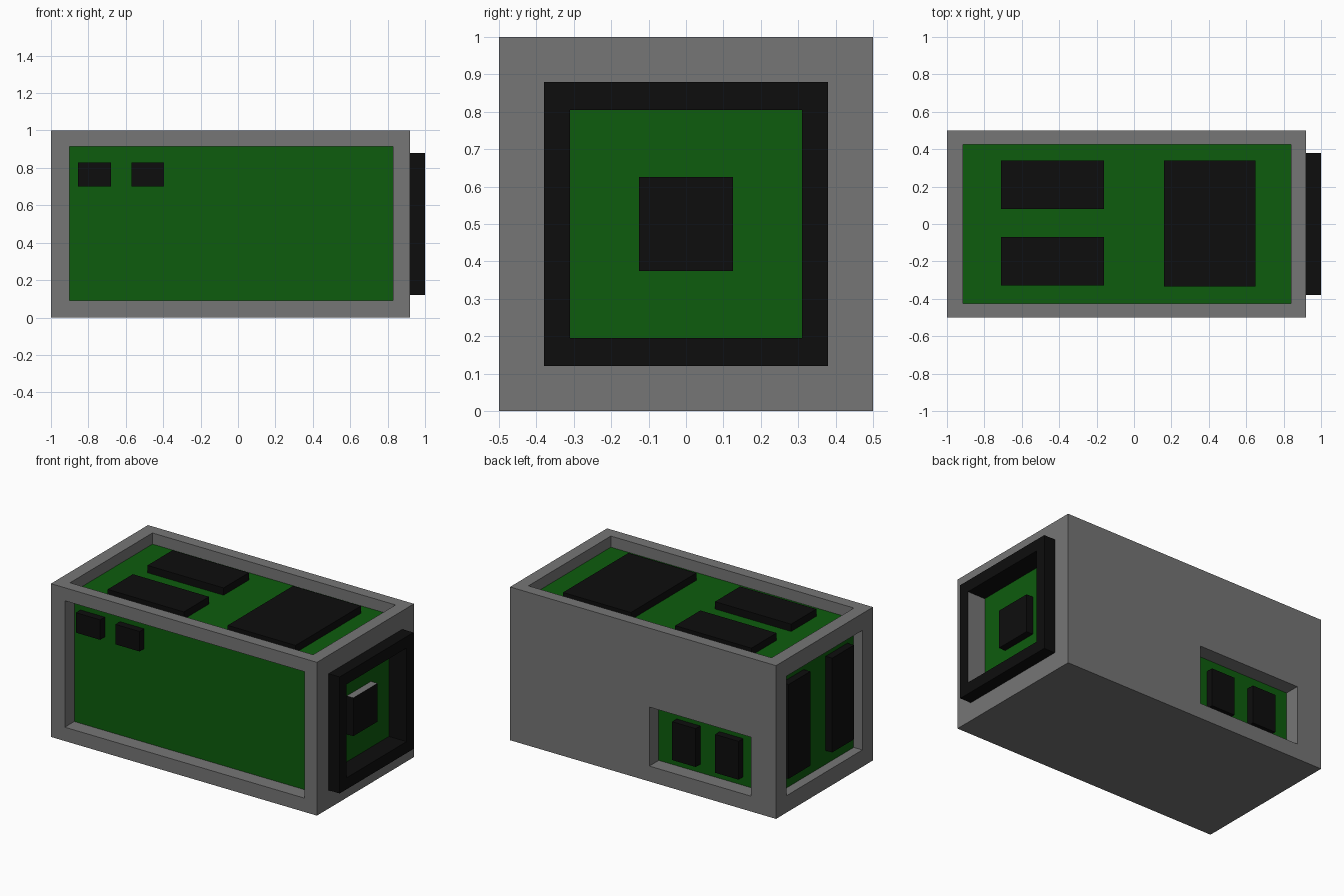
import bpy
import bmesh
from mathutils import Vector

cube = bpy.data.objects.get("Cube")
if cube:
    bpy.data.objects.remove(cube, do_unlink=True)


def material(name, rgb):
    mat = bpy.data.materials.new(name)
    mat.use_nodes = True
    mat.diffuse_color = (*rgb, 1)
    mat.node_tree.nodes["Principled BSDF"].inputs["Base Color"].default_value = (*rgb, 1)
    return mat


grey = material("casing_grey", (0.18, 0.18, 0.18))
green = material("board_green", (0.004, 0.107, 0.004))
black = material("chip_black", (0.004, 0.004, 0.004))


def box(name, x, y, z, *mats):
    """Axis-aligned box from (low, high) ranges."""
    bm = bmesh.new()
    bmesh.ops.create_cube(bm, size=1)
    spans = (x, y, z)
    for v in bm.verts:
        v.co = Vector([(a + b) / 2 + c * (b - a) for (a, b), c in zip(spans, v.co)])
    mesh = bpy.data.meshes.new(name)
    bm.to_mesh(mesh)
    bm.free()
    for m in mats:
        mesh.materials.append(m)
    ob = bpy.data.objects.new(name, mesh)
    bpy.context.collection.objects.link(ob)
    return ob


def cut(target, x, y, z):
    cutter = box(target.name + "_cutter", x, y, z, *target.data.materials)
    cutter.hide_render = True
    cutter.hide_viewport = True
    cutter.display_type = 'WIRE'
    mod = target.modifiers.new("recess", 'BOOLEAN')
    mod.operation = 'DIFFERENCE'
    mod.solver = 'EXACT'
    mod.object = cutter
    bpy.context.view_layer.update()
    # Bake the cut so no helper stays behind
    deps = bpy.context.evaluated_depsgraph_get()
    mesh = bpy.data.meshes.new_from_object(target.evaluated_get(deps))
    target.modifiers.clear()
    target.data = mesh
    bpy.data.objects.remove(cutter, do_unlink=True)


PLATE = 0.005
OUT = 0.1     # how far cutters stick out of the casing
CHIP = 0.05   # chip thickness

# Casing
casing = box("casing", (-1, 0.92), (-0.5, 0.5), (0, 1), grey)

# Top: recess, board and three chips
x, y = (-0.915, 0.84), (-0.425, 0.425)
cut(casing, x, y, (0.925, 1 + OUT))
box("top_board", x, y, (0.925 - PLATE, 0.925 + PLATE / 2), green)
for name, cx, cy in (("top_chip_back", (-0.71, -0.16), (0.08, 0.34)),
                     ("top_chip_front", (-0.71, -0.16), (-0.33, -0.07)),
                     ("top_chip_large", (0.16, 0.65), (-0.335, 0.34))):
    box(name, cx, cy, (0.925, 0.925 + CHIP), black)

# Front: recess, board and two small chips
x, z = (-0.9, 0.83), (0.09, 0.915)
cut(casing, x, (-0.5 - OUT, -0.4), z)
box("front_board", x, (-0.4 - PLATE / 2, -0.4 + PLATE), z, green)
for i, cx in enumerate(((-0.855, -0.68), (-0.57, -0.395))):
    box(f"front_chip_{i + 1}", cx, (-0.4 - CHIP, -0.4), (0.7, 0.83), black)

# Back: small recess, board and two chips
x, z = (-0.82, -0.085), (0.1, 0.485)
cut(casing, x, (0.4, 0.5 + OUT), z)
box("back_board", x, (0.4 - PLATE, 0.4 + PLATE / 2), z, green)
for i, cx in enumerate(((-0.385, -0.215), (-0.695, -0.525))):
    box(f"back_chip_{i + 1}", cx, (0.4, 0.4 + CHIP), (0.155, 0.405), black)

# Right-hand end (-x): recess, board and two tall chips
y, z = (-0.39, 0.39), (0.11, 0.89)
cut(casing, (-1 - OUT, -0.935), y, z)
box("end_board", (-0.935 - PLATE / 2, -0.935 + PLATE), y, z, green)
for i, cy in enumerate(((0.125, 0.35), (-0.325, -0.1))):
    box(f"end_chip_{i + 1}", (-0.935 - CHIP, -0.935), cy, (0.2, 0.815), black)

# Port end (+x): black collar set into the casing, board and centre chip
y, z = (-0.38, 0.38), (0.12, 0.88)
cut(casing, (0.87, 0.92 + OUT), y, z)
collar = box("port_collar", (0.87, 1), y, z, black)
y, z = (-0.31, 0.31), (0.195, 0.805)
cut(collar, (0.87 - OUT, 1 + OUT), y, z)
box("port_board", (0.87 - PLATE, 0.87 + PLATE / 2), y, z, green)
port_chip = box("port_chip", (0.87, 0.92), (-0.125, 0.125), (0.375, 0.625), black, grey)

# Grey inner wall of the collar and grey top of the centre chip
collar.data.materials.append(grey)
for f in collar.data.polygons:
    if f.normal.y > 0.9 and f.center.y < 0:
        f.material_index = 1
for f in port_chip.data.polygons:
    if f.normal.z > 0.9:
        f.material_index = 1
